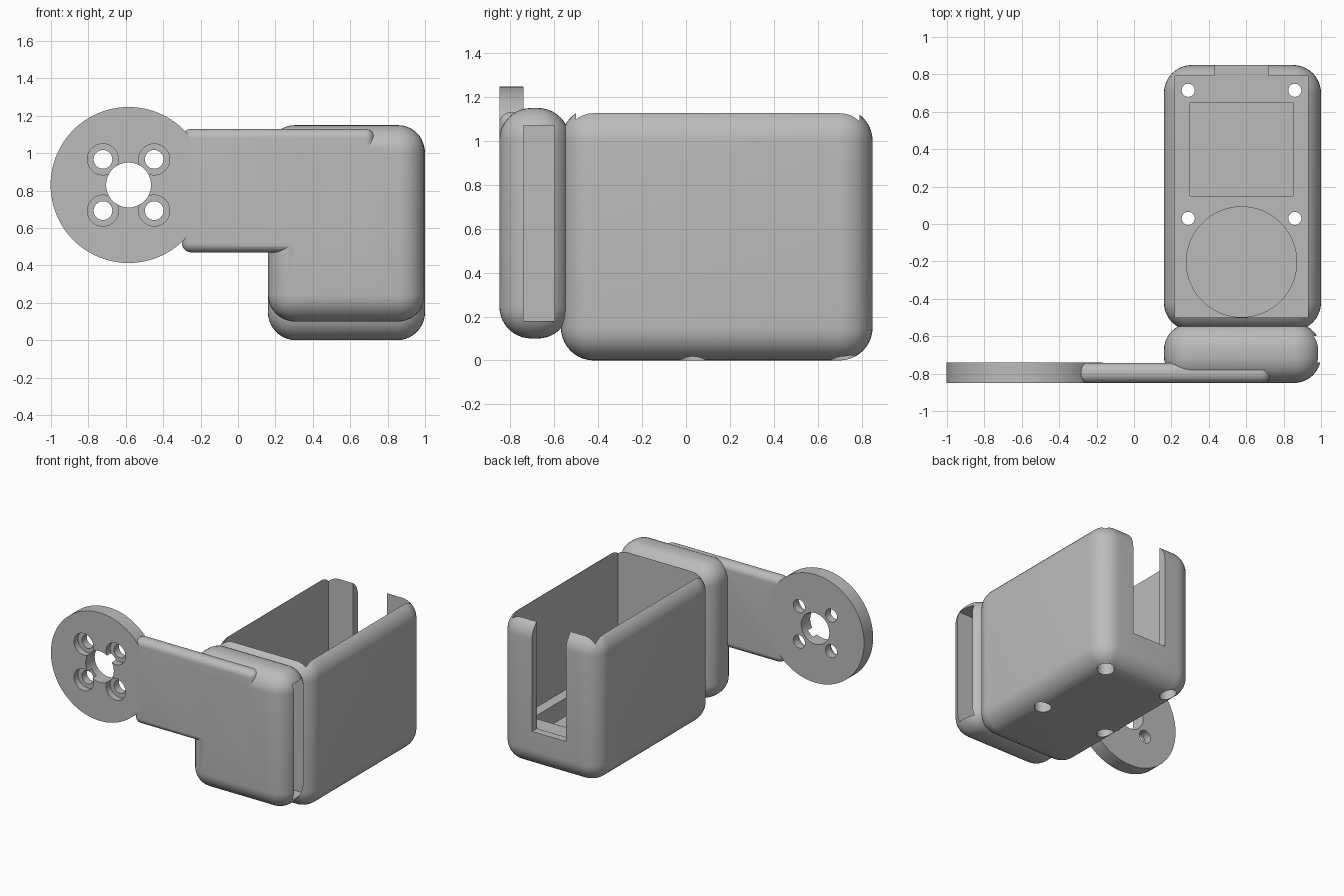
import bpy
import math
from mathutils import Vector

if "Cube" in bpy.data.objects:
    bpy.data.objects.remove(bpy.data.objects["Cube"], do_unlink=True)

grey = bpy.data.materials.new("plain grey")
grey.use_nodes = True
COLOUR = (0.5, 0.5, 0.5, 1)
grey.diffuse_color = COLOUR
grey.node_tree.nodes["Principled BSDF"].inputs["Base Color"].default_value = COLOUR


def box(name, low, high, radius=0):
    """Box between two corners, with optional rounded edges."""
    low, high = Vector(low), Vector(high)
    bpy.ops.mesh.primitive_cube_add(size=1, location=(low + high) / 2)
    ob = bpy.context.object
    ob.name = name
    ob.scale = high - low
    bpy.ops.object.transform_apply(location=False, rotation=False, scale=True)
    ob.data.materials.append(grey)
    if radius:
        bevel = ob.modifiers.new("round", "BEVEL")
        bevel.width = radius
        bevel.segments = 10
        bevel.limit_method = "NONE"
        bpy.ops.object.modifier_apply(modifier=bevel.name)
    return ob


def cylinder(name, radius, centre, depth, along_y=False, sides=64):
    bpy.ops.mesh.primitive_cylinder_add(vertices=sides, radius=radius, depth=depth, location=centre)
    ob = bpy.context.object
    ob.name = name
    if along_y:
        ob.rotation_euler.x = math.pi / 2
        bpy.ops.object.transform_apply(location=False, rotation=True, scale=False)
    ob.data.materials.append(grey)
    return ob


def combine(target, other, operation="DIFFERENCE"):
    mod = target.modifiers.new("combine", "BOOLEAN")
    mod.operation = operation
    mod.solver = "EXACT"
    mod.object = other
    bpy.context.view_layer.objects.active = target
    bpy.ops.object.modifier_apply(modifier=mod.name)
    bpy.data.objects.remove(other, do_unlink=True)


def smooth(ob):
    bpy.ops.object.select_all(action="DESELECT")
    ob.select_set(True)
    bpy.context.view_layer.objects.active = ob
    bpy.ops.object.shade_smooth_by_angle(angle=math.radians(25))


# Open-topped case with a thick base
FLOOR = 0.29
case = box("case", (0.16, -0.57, 0), (1, 0.85, 1.15), 0.15)
combine(case, box("cavity", (0.22, -0.5, FLOOR), (0.93, 0.79, 1.4)))
combine(case, box("cable_slot", (0.43, 0.7, FLOOR + 0.005), (0.72, 1, 1.4)))

# Pockets in the base
combine(case, box("square_pocket", (0.3, 0.15, 0.15), (0.85, 0.65, 0.5)))
combine(case, cylinder("round_pocket", 0.295, (0.575, -0.203, 0.35), 0.4))

# Screw holes in the base, wider from below
for x in (0.29, 0.86):
    for y in (0.03, 0.715):
        combine(case, cylinder("screw_hole", 0.035, (x, y, 0.2), 0.6, sides=32))
        combine(case, cylinder("screw_recess", 0.06, (x, y, 0), 0.24, sides=32))
smooth(case)

# Front block with a side pocket
block = box("front_block", (0.16, -0.85, 0.1), (1, -0.53, 1.15), 0.145)
arm = box("arm", (-0.3, -0.85, 0.47), (0.73, -0.742, 1.13), 0.05)
combine(block, arm, "UNION")
combine(block, box("side_pocket", (0.22, -0.74, 0.18), (1.2, -0.6, 1.07)))
smooth(block)

# Mounting disc with a centre hole and four recessed screw holes
CX, CZ, FRONT, BACK = -0.585, 0.83, -0.85, -0.74
disc = cylinder("mounting_disc", 0.417, (CX, (FRONT + BACK) / 2, CZ), BACK - FRONT, True, 96)
combine(disc, cylinder("centre_hole", 0.12, (CX, -0.8, CZ), 0.5, True))
for sx in (-1, 1):
    for sz in (-1, 1):
        spot = (CX + sx * 0.137, CZ + sz * 0.137)
        combine(disc, cylinder("screw_hole", 0.05, (spot[0], -0.8, spot[1]), 0.5, True, 32))
        combine(disc, cylinder("screw_recess", 0.083, (spot[0], FRONT, spot[1]), 0.1, True, 48))
smooth(disc)
